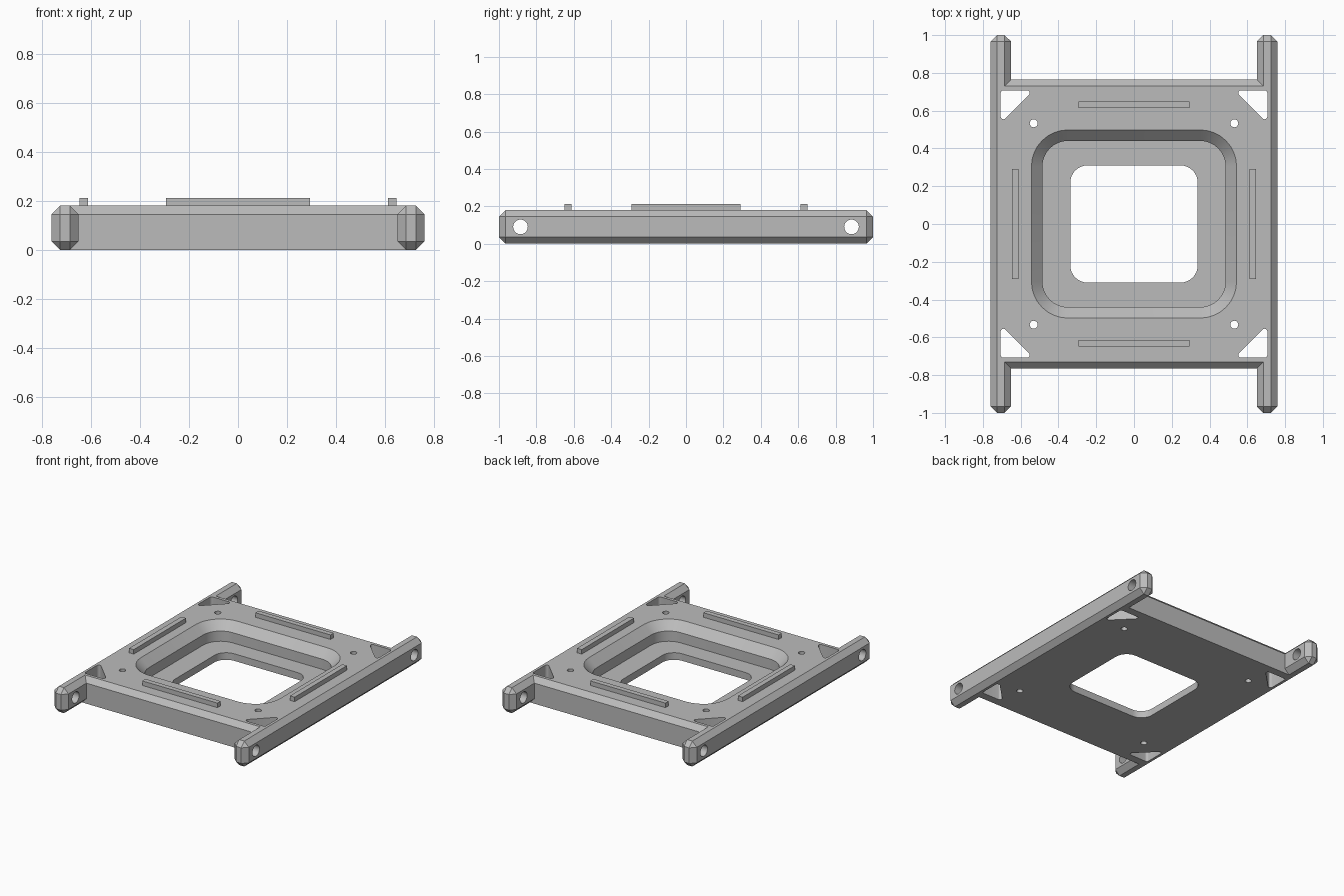
import bpy, bmesh
from math import pi, cos, sin, radians
from mathutils import Vector, Matrix

cube = bpy.data.objects.get("Cube")
if cube:
    bpy.data.objects.remove(cube, do_unlink=True)

HEIGHT, CHAMFER = 0.18, 0.035

grey = bpy.data.materials.new("plain grey")
grey.use_nodes = True
colour = (0.5, 0.5, 0.5, 1)
grey.diffuse_color = colour
grey.node_tree.nodes["Principled BSDF"].inputs["Base Color"].default_value = colour


def finish(name, bm):
    bmesh.ops.recalc_face_normals(bm, faces=bm.faces)
    mesh = bpy.data.meshes.new(name)
    bm.to_mesh(mesh)
    bm.free()
    mesh.materials.append(grey)
    obj = bpy.data.objects.new(name, mesh)
    bpy.context.collection.objects.link(obj)
    return obj


def box(name, low, high, bevel_rule=None):
    """Box between two corners; edges that pass the rule are chamfered."""
    low, high = Vector(low), Vector(high)
    bm = bmesh.new()
    bmesh.ops.create_cube(bm, size=1)
    for v in bm.verts:
        v.co = (low + high) / 2 + v.co * (high - low)
    if bevel_rule:
        edges = [e for e in bm.edges if bevel_rule(e)]
        bmesh.ops.bevel(bm, geom=edges, offset=CHAMFER, segments=1, affect='EDGES')
    return finish(name, bm)


def loft(name, loops):
    """Closed solid through a stack of (outline, z) loops."""
    bm = bmesh.new()
    rings = [[bm.verts.new((x, y, z)) for x, y in pts] for pts, z in loops]
    for a, b in zip(rings, rings[1:]):
        for i in range(len(a)):
            j = (i + 1) % len(a)
            bm.faces.new((a[i], a[j], b[j], b[i]))
    bm.faces.new(rings[0])
    bm.faces.new(rings[-1])
    return finish(name, bm)


def rounded(points, radius, steps=8):
    """Round every corner of a convex outline with an arc."""
    out = []
    pts = [Vector(p) for p in points]
    for i, p in enumerate(pts):
        to_a = (pts[i - 1] - p).normalized()
        to_b = (pts[(i + 1) % len(pts)] - p).normalized()
        half = to_a.angle(to_b) / 2
        centre = p + (to_a + to_b).normalized() * radius / sin(half)
        start = p + to_a * radius * cos(half) / sin(half) - centre
        end = p + to_b * radius * cos(half) / sin(half) - centre
        sweep = start.angle(end)
        for k in range(steps + 1):
            t = k / steps
            arc = start * sin((1 - t) * sweep) + end * sin(t * sweep)
            out.append(centre + arc / sin(sweep))
    return out


def rect(x, y, radius):
    return rounded([(-x, -y), (x, -y), (x, y), (-x, y)], radius)


def cylinder(name, centre, radius, length, axis='Z'):
    bm = bmesh.new()
    turn = Matrix.Rotation(pi / 2, 4, 'Y') if axis == 'X' else Matrix()
    bmesh.ops.create_cone(bm, cap_ends=True, segments=32, radius1=radius, radius2=radius,
                          depth=length, matrix=Matrix.Translation(centre) @ turn)
    return finish(name, bm)


# Frame plate, chamfered along its top front and back edges
def top_cross_edge(e):
    a, b = (v.co for v in e.verts)
    return abs(a.x - b.x) > 0.1 and min(a.z, b.z) > 0.1


frame = box("frame_plate", (-0.7, -0.765, 0), (0.7, 0.765, HEIGHT), top_cross_edge)

# Side rails, chamfered all round
helpers = []
for s in (-1, 1):
    x1, x2 = sorted((s * 0.65, s * 0.76))
    rail = box("side_rail", (x1, -1, 0), (x2, 1, HEIGHT), lambda e: True)
    helpers.append((rail, 'UNION'))

# Recess with sloping rim, and the opening through its floor
inner = (0.485, 0.44, 0.135)
rim = rect(*(v + 0.08 for v in inner))
floor_outline = rect(*inner)
helpers.append((loft("recess_cutter", [(floor_outline, 0.05), (floor_outline, 0.122), (rim, 0.202)]),
                'DIFFERENCE'))
opening = rect(0.337, 0.31, 0.09)
helpers.append((loft("opening_cutter", [(opening, -0.1), (opening, 0.1)]), 'DIFFERENCE'))

# Corner windows, screw holes and rail pin holes
for sx in (-1, 1):
    for sy in (-1, 1):
        corner = [(0.706, 0.708), (0.531, 0.708), (0.706, 0.533)]
        window = rounded([(sx * x, sy * y) for x, y in corner], 0.015, 5)
        helpers.append((loft("window_cutter", [(window, -0.1), (window, 0.3)]), 'DIFFERENCE'))
        helpers.append((cylinder("screw_cutter", (sx * 0.531, sy * 0.533, 0.1), 0.021, 0.5),
                        'DIFFERENCE'))
        helpers.append((cylinder("pin_cutter", (sx * 0.705, sy * 0.885, 0.09), 0.039, 0.3, 'X'),
                        'DIFFERENCE'))

for helper, operation in helpers:
    helper.hide_render = True
    mod = frame.modifiers.new(helper.name, 'BOOLEAN')
    mod.operation, mod.solver, mod.object = operation, 'EXACT', helper

# Bake the cuts and drop the helpers
depsgraph = bpy.context.evaluated_depsgraph_get()
baked = bpy.data.meshes.new_from_object(frame.evaluated_get(depsgraph))
frame.modifiers.clear()
frame.data = baked
baked.materials.clear()
baked.materials.append(grey)
for poly in baked.polygons:
    poly.material_index = 0
for helper, _ in helpers:
    bpy.data.objects.remove(helper, do_unlink=True)

bpy.ops.object.select_all(action='DESELECT')
frame.select_set(True)
bpy.context.view_layer.objects.active = frame
bpy.ops.object.shade_smooth_by_angle(angle=radians(30))

# Raised locating ribs on the four sides
for s, front, side in ((-1, "front", "right"), (1, "back", "left")):
    y1, y2 = sorted((s * 0.613, s * 0.649))
    box(front + "_rib", (-0.294, y1, 0.17), (0.294, y2, 0.212))
    x1, x2 = sorted((s * 0.611, s * 0.647))
    box(side + "_rib", (x1, -0.292, 0.17), (x2, 0.292, 0.212))
